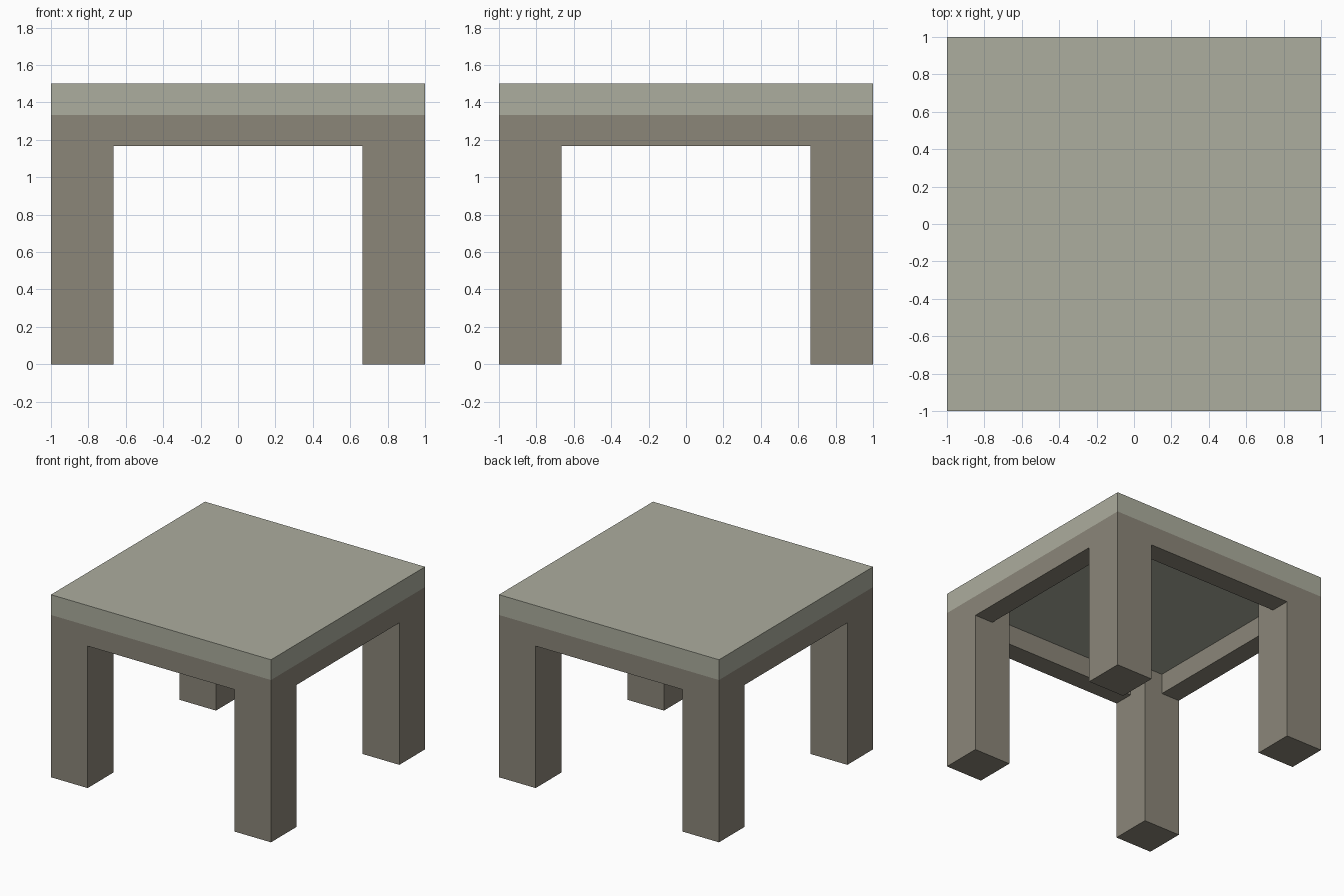
import bpy

if "Cube" in bpy.data.objects:
    bpy.data.objects.remove(bpy.data.objects["Cube"])

HALF = 1.0          # half of the table width
LEG = 1 / 3         # square leg width
RAIL = 1 / 6        # apron depth and thickness
SLAB_Z = 4 / 3      # underside of the table top
HEIGHT = 1.5


def material(name, color):
    mat = bpy.data.materials.new(name)
    mat.diffuse_color = (*color, 1)
    mat.use_nodes = True
    mat.node_tree.nodes["Principled BSDF"].inputs["Base Color"].default_value = mat.diffuse_color
    return mat


def box(name, low, high, mat):
    center = [(a + b) / 2 for a, b in zip(low, high)]
    bpy.ops.mesh.primitive_cube_add(size=1, location=center)
    obj = bpy.context.object
    obj.name = name
    obj.scale = [b - a for a, b in zip(low, high)]
    bpy.ops.object.transform_apply(location=False, rotation=False, scale=True)
    obj.data.materials.append(mat)
    return obj


top_mat = material("pale_top", (0.413, 0.418, 0.342))
frame_mat = material("brown_grey_frame", (0.258, 0.238, 0.191))

# Table top
box("table_top", (-HALF, -HALF, SLAB_Z), (HALF, HALF, HEIGHT), top_mat)

# Legs flush with the corners
inner = HALF - LEG
for sy, depth in ((-1, "front"), (1, "back")):
    for sx, side in ((-1, "left"), (1, "right")):
        xs = sorted((sx * inner, sx * HALF))
        ys = sorted((sy * inner, sy * HALF))
        box(f"{depth}_{side}_leg", (xs[0], ys[0], 0), (xs[1], ys[1], SLAB_Z), frame_mat)

# Apron rails between the legs, flush with their outer faces
for s, name_y, name_x in ((-1, "front", "left"), (1, "back", "right")):
    near, far = sorted((s * (HALF - RAIL), s * HALF))
    z = SLAB_Z - RAIL
    box(f"{name_y}_apron", (-inner, near, z), (inner, far, SLAB_Z), frame_mat)
    box(f"{name_x}_apron", (near, -inner, z), (far, inner, SLAB_Z), frame_mat)
